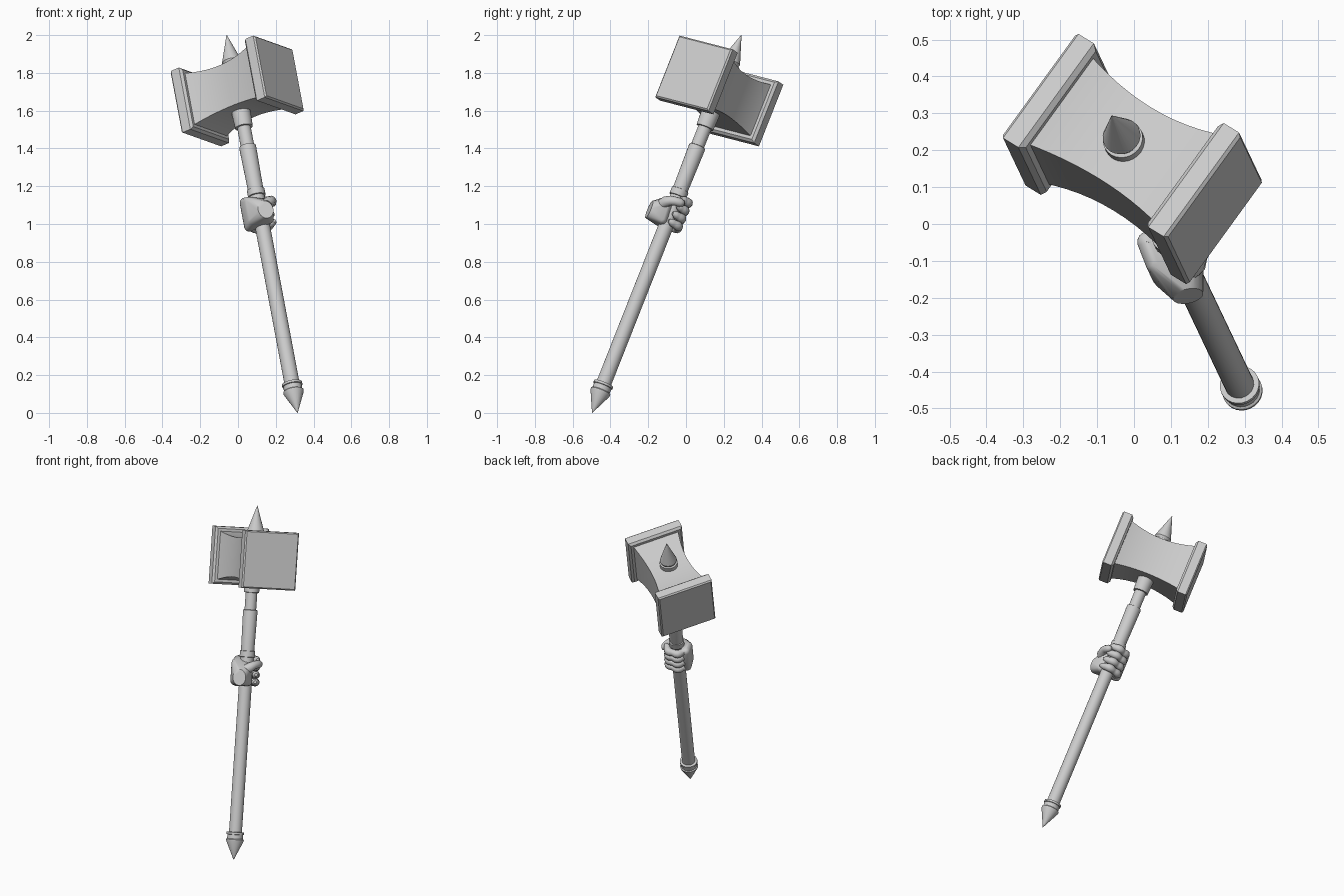
import bpy, bmesh
from math import sin, cos, pi, radians
from mathutils import Vector, Matrix

if "Cube" in bpy.data.objects:
    bpy.data.objects.remove(bpy.data.objects["Cube"])

# Local frame: origin at the bottom tip, Z along the shaft, X along the head
BASE = Vector((0.315, -0.497, 0.0))
U = Vector((-0.375, 0.79, 2.0)).normalized()
W = Vector((0.573, 0.796, -0.196))
W = (W - U * W.dot(U)).normalized()
L = W.cross(U)
FRAME = Matrix((L, W, U)).transposed().to_4x4()
FRAME.translation = BASE
HEAD = 1.86      # height of the head centre along the shaft


def finish(name, bm, angle=30):
    bmesh.ops.recalc_face_normals(bm, faces=bm.faces)
    me = bpy.data.meshes.new(name)
    bm.to_mesh(me)
    bm.free()
    ob = bpy.data.objects.new(name, me)
    bpy.context.collection.objects.link(ob)
    ob.matrix_world = FRAME
    bpy.ops.object.select_all(action='DESELECT')
    ob.select_set(True)
    bpy.context.view_layer.objects.active = ob
    bpy.ops.object.shade_smooth_by_angle(angle=radians(angle))
    return ob


def loft(bm, rings):
    """Skin a list of closed point rings and cap both ends."""
    rows = [[bm.verts.new(p) for p in r] for r in rings]
    n = len(rows[0])
    for a, b in zip(rows, rows[1:]):
        for i in range(n):
            j = (i + 1) % n
            bm.faces.new((a[i], a[j], b[j], b[i]))
    bm.faces.new(rows[0][::-1])
    bm.faces.new(rows[-1])


def turned(name, profile, sides=24):
    """Solid of revolution round the shaft from (radius, height) pairs."""
    bm = bmesh.new()
    loft(bm, [[(r * cos(2 * pi * i / sides), r * sin(2 * pi * i / sides), z)
               for i in range(sides)] for r, z in profile])
    finish(name, bm)


def square_loft(name, sections):
    """Square cross-sections (position, half size) along the head."""
    bm = bmesh.new()
    loft(bm, [[(x, sy * h, HEAD + sz * h) for sy, sz in
               ((-1, -1), (1, -1), (1, 1), (-1, 1))] for x, h in sections])
    finish(name, bm)


def polar(deg, r, z):
    return Vector((r * cos(radians(deg)), r * sin(radians(deg)), z))


# Shaft and its fittings
turned("shaft", [(0.04, 0.15), (0.04, 1.25)])
turned("pommel", [(0.0008, 0), (0.054, 0.115), (0.055, 0.125), (0.049, 0.13),
                  (0.049, 0.155), (0.054, 0.157), (0.054, 0.17), (0.04, 0.172)])
turned("grip_ring", [(0.038, 1.25), (0.047, 1.252), (0.047, 1.288), (0.04, 1.29)])
turned("upper_grip", [(0.041, 1.28), (0.045, 1.53), (0.044, 1.54), (0.036, 1.543)])
turned("neck", [(0.036, 1.5), (0.036, 1.68)])
turned("head_collar", [(0.036, 1.648), (0.047, 1.65), (0.05, 1.72), (0.05, 1.78)])
turned("spike_collar", [(0.055, HEAD + 0.08), (0.055, HEAD + 0.152), (0.045, HEAD + 0.155)])
turned("spike", [(0.04, HEAD + 0.14), (0.052, HEAD + 0.17), (0.0008, 2.184)])

# Head: waisted body and two square striking plates
square_loft("head_body", [(-0.23 + 0.46 * i / 12, 0.122 + 0.032 * (i / 6 - 1) ** 2)
                          for i in range(13)])
for side, label in ((1, "right"), (-1, "left")):
    square_loft(f"striking_plate_{label}", [(side * x, h) for x, h in
                ((0.207, 0.165), (0.22, 0.178), (0.272, 0.178), (0.28, 0.17))])


def tube(name, path, radii, sides=12):
    """Rounded tube through path points, tapering by radii."""
    rings = []
    last = len(path) - 1
    for i, p in enumerate(path):
        t = (path[min(i + 1, last)] - path[max(i - 1, 0)]).normalized()
        a = t.cross(Vector((0, 0, 1))).normalized()
        b = t.cross(a)
        rings.append([p + radii[i] * (a * cos(2 * pi * k / sides) + b * sin(2 * pi * k / sides))
                      for k in range(sides)])
    bm = bmesh.new()
    loft(bm, rings)
    finish(name, bm, 50)


# Fingers wrapped round the shaft, slightly bulged at the joints
STEPS = 18
for f in range(4):
    z = 1.092 + 0.046 * f
    end = 38 + 5 * f
    path, radii = [], []
    for i in range(STEPS + 1):
        u = i / STEPS
        path.append(polar(215 + (end - 215) * u, 0.064 + 0.004 * cos(6 * pi * u), z + 0.008 * u))
        tip = min(1, 0.35 + 5 * (1 - u))
        radii.append((0.0235 + 0.002 * cos(6 * pi * u)) * tip)
    tube(f"finger_{f + 1}", path, radii)

# Thumb reaching round the near side over the fingertips
tube("thumb", [polar(-30, 0.07, 1.17), polar(-5, 0.075, 1.19), polar(15, 0.073, 1.205),
               polar(35, 0.074, 1.21), polar(55, 0.078, 1.212), polar(66, 0.08, 1.214),
               polar(70, 0.08, 1.215)],
     [0.03, 0.03, 0.026, 0.024, 0.024, 0.017, 0.008])

# Back of the hand: hull from knuckles and thumb base to the cut wrist
bm = bmesh.new()
balls = [(208, 0.07, 1.092 + 0.046 * f, 0.027) for f in range(4)]
balls += [(-10, 0.055, 1.185, 0.026), (-5, 0.05, 1.10, 0.026),
          (260, 0.07, 1.10, 0.026), (260, 0.07, 1.21, 0.026)]
for deg, r, z, size in balls:
    bmesh.ops.create_icosphere(bm, subdivisions=2, radius=size,
                               matrix=Matrix.Translation(polar(deg, r, z)))
out = polar(-42, 1, 0)
across = polar(48, 1, 0)
for k in range(20):
    a = 2 * pi * k / 20
    bm.verts.new(out * 0.118 + across * (0.042 * cos(a)) + Vector((0, 0, 1.125 + 0.05 * sin(a))))
bmesh.ops.delete(bm, geom=bm.edges[:], context='EDGES_FACES')
hull = bmesh.ops.convex_hull(bm, input=bm.verts[:])
bmesh.ops.delete(bm, geom=[v for v in bm.verts if not v.link_faces], context='VERTS')
finish("hand_back", bm, 45)
